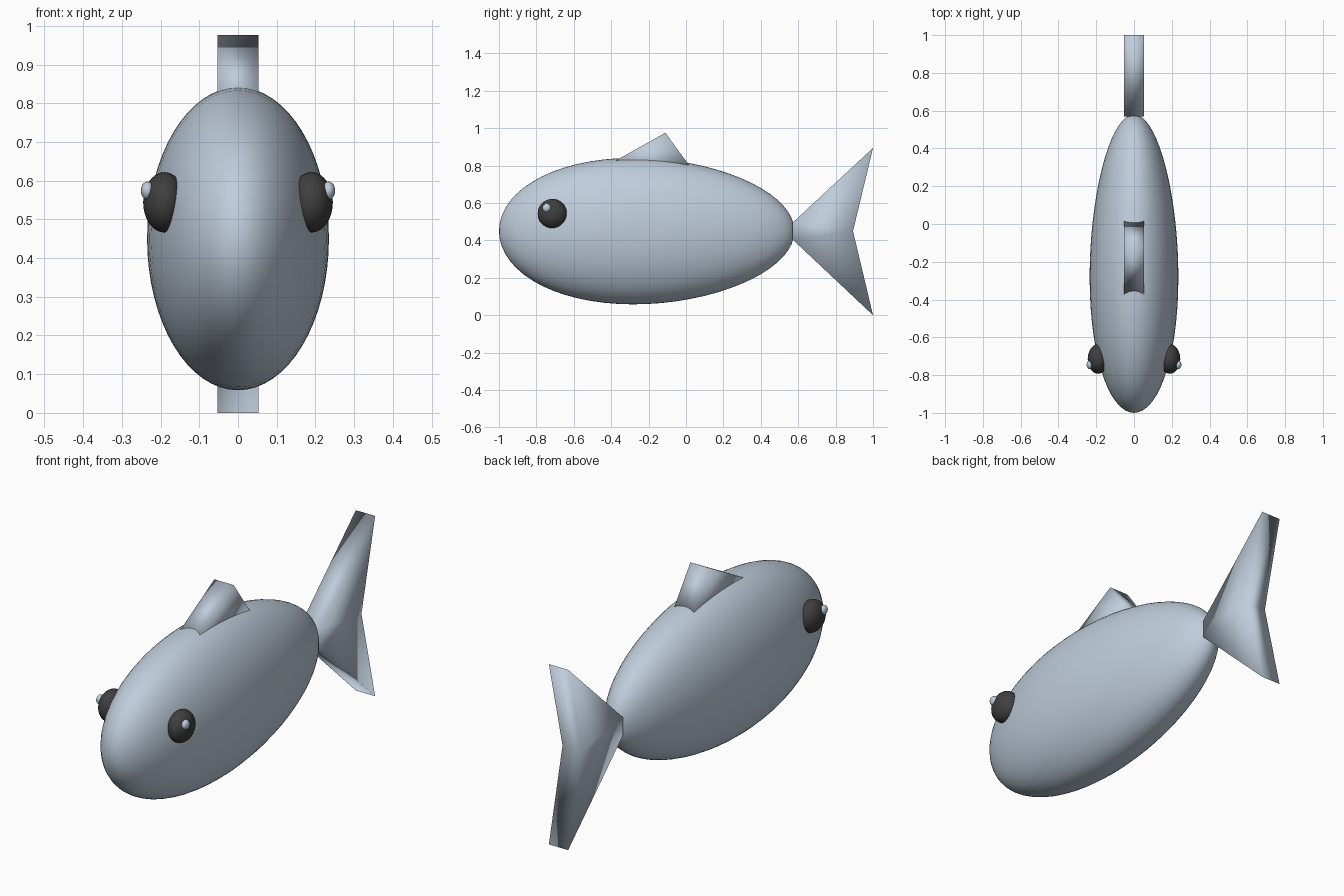
import bpy
import bmesh
from mathutils import Vector

default = bpy.data.objects.get("Cube")
if default:
    bpy.data.objects.remove(default, do_unlink=True)


def material(name, colour):
    mat = bpy.data.materials.new(name)
    mat.use_nodes = True
    mat.diffuse_color = colour
    mat.node_tree.nodes["Principled BSDF"].inputs["Base Color"].default_value = colour
    return mat


silver = material("silver_blue", (0.52, 0.61, 0.71, 1))
charcoal = material("charcoal", (0.05, 0.05, 0.05, 1))


def finish(name, bm, mat):
    """Turn a bmesh into a smooth shaded object."""
    bmesh.ops.recalc_face_normals(bm, faces=bm.faces)
    for face in bm.faces:
        face.smooth = True
    mesh = bpy.data.meshes.new(name)
    bm.to_mesh(mesh)
    bm.free()
    mesh.materials.append(mat)
    obj = bpy.data.objects.new(name, mesh)
    bpy.context.collection.objects.link(obj)
    return obj


def ellipsoid(name, centre, radii, mat, segments=32, taper=0.0):
    """Ellipsoid with its poles along y; taper makes the front blunter."""
    bm = bmesh.new()
    bmesh.ops.create_uvsphere(bm, u_segments=segments, v_segments=segments // 2, radius=1)
    for v in bm.verts:
        x, y, z = v.co
        f = 1 + taper * z
        v.co = Vector(centre) + Vector((x * f * radii[0], -z * radii[1], y * f * radii[2]))
    return finish(name, bm, mat)


def fin(name, outline, half_width):
    """Extrude a (y, z) outline across x."""
    bm = bmesh.new()
    face = bm.faces.new([bm.verts.new((-half_width, y, z)) for y, z in outline])
    grown = bmesh.ops.extrude_face_region(bm, geom=[face], use_keep_orig=True)
    moved = [g for g in grown["geom"] if isinstance(g, bmesh.types.BMVert)]
    bmesh.ops.translate(bm, verts=moved, vec=(2 * half_width, 0, 0))
    bmesh.ops.triangulate(bm, faces=[f for f in bm.faces if len(f.verts) > 4])
    return finish(name, bm, silver)


# Egg shaped body
ellipsoid("body", (0, -0.21, 0.45), (0.234, 0.79, 0.39), silver, 64, 0.09)

# Back fin, its base buried in the body, and forked tail
fin("dorsal_fin", [(-0.43, 0.797), (-0.11, 0.976), (0.03, 0.783)], 0.053)
fin("tail_fin", [(0.57, 0.495), (1, 0.895), (0.893, 0.45), (1, 0), (0.57, 0.405)], 0.053)

# Eyes, each with a small glint
for side, s in (("left", 1), ("right", -1)):
    ellipsoid(side + "_eye", (s * 0.19, -0.715, 0.544), (0.055, 0.078, 0.078), charcoal)
    ellipsoid(side + "_eye_glint", (s * 0.234, -0.745, 0.574), (0.017, 0.023, 0.024), silver, 16)
